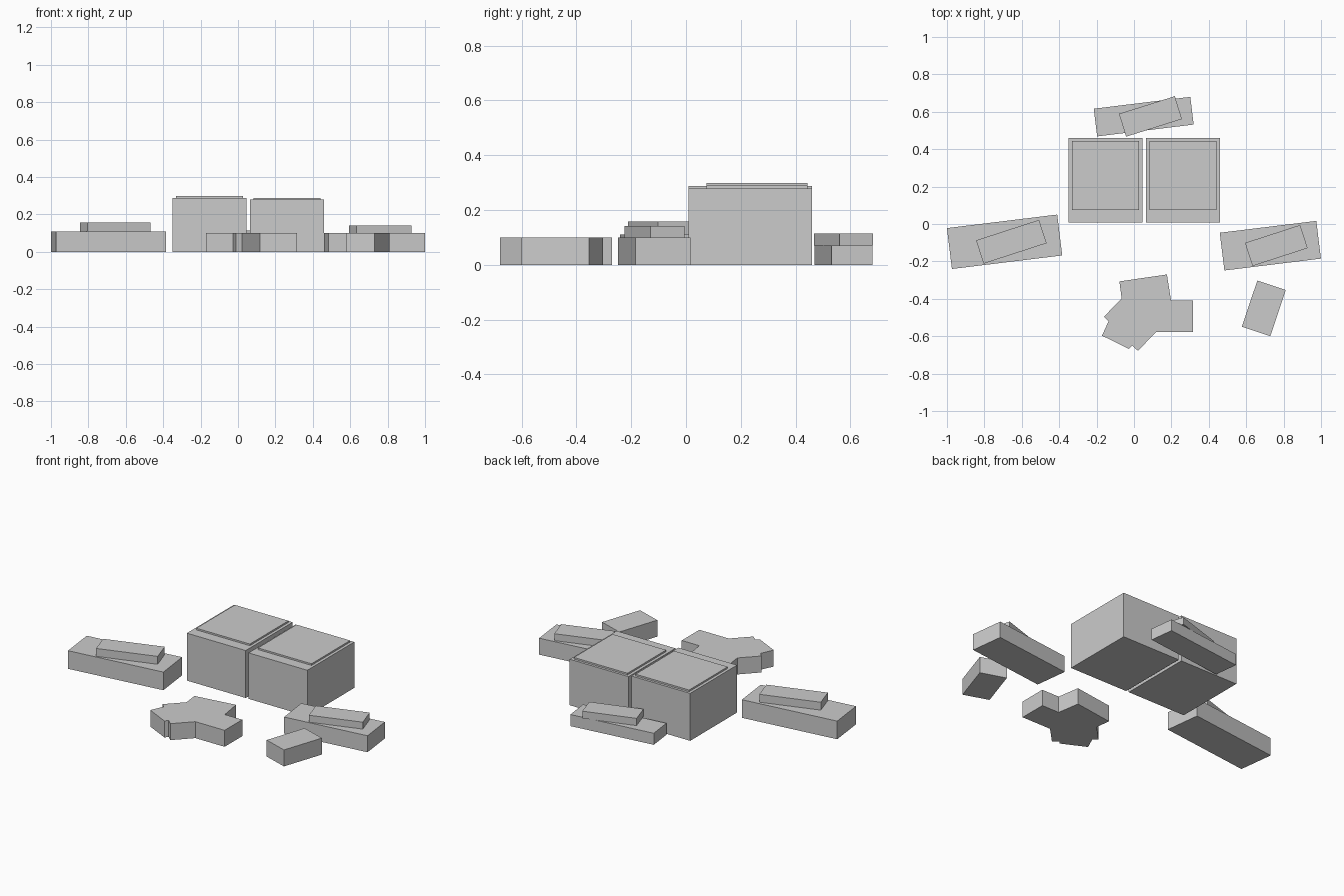
import bpy, bmesh, math

if "Cube" in bpy.data.objects:
    bpy.data.objects.remove(bpy.data.objects["Cube"])

stone = bpy.data.materials.new("stone grey")
stone.diffuse_color = (0.6, 0.6, 0.6, 1)
stone.use_nodes = True
stone.node_tree.nodes["Principled BSDF"].inputs["Base Color"].default_value = stone.diffuse_color


def prism(name, outline, z0, z1):
    """Extrude a flat outline from z0 up to z1."""
    bm = bmesh.new()
    base = bm.faces.new([bm.verts.new((x, y, z0)) for x, y in outline])
    top = bmesh.ops.extrude_face_region(bm, geom=[base], use_keep_orig=True)["geom"]
    for v in top:
        if isinstance(v, bmesh.types.BMVert):
            v.co.z = z1
    bmesh.ops.recalc_face_normals(bm, faces=bm.faces)
    mesh = bpy.data.meshes.new(name)
    bm.to_mesh(mesh)
    bm.free()
    mesh.materials.append(stone)
    obj = bpy.data.objects.new(name, mesh)
    bpy.context.collection.objects.link(obj)
    return obj


def block(name, cx, cy, length, width, z0, z1, degrees=0):
    """Box turned about its vertical axis."""
    c, s = math.cos(math.radians(degrees)), math.sin(math.radians(degrees))
    corners = []
    for i, j in ((-1, -1), (1, -1), (1, 1), (-1, 1)):
        u, v = i * length / 2, j * width / 2
        corners.append((cx + u * c - v * s, cy + u * s + v * c))
    return prism(name, corners, z0, z1)


# Two large blocks, each with a thin raised cap
for side, cx, h in (("left", -0.152, 0.288), ("right", 0.262, 0.279)):
    block(side + "_main_block", cx, 0.234, 0.395, 0.45, 0, h)
    block(side + "_cap", cx, 0.259, 0.36, 0.37, h, h + 0.01)

# Low slabs with a smaller slab stacked on each
block("left_lower_slab", -0.692, -0.095, 0.594, 0.22, 0, 0.11, 7)
block("left_upper_slab", -0.656, -0.095, 0.354, 0.131, 0.11, 0.158, 18)
block("right_lower_slab", 0.729, -0.116, 0.52, 0.203, 0, 0.1, 7)
block("right_upper_slab", 0.761, -0.115, 0.31, 0.13, 0.1, 0.142, 18)
block("back_lower_slab", 0.052, 0.574, 0.52, 0.149, 0, 0.07, 7)
block("back_upper_slab", 0.088, 0.575, 0.313, 0.128, 0.07, 0.114, 17.5)

# Loose small block
block("small_block", 0.694, -0.451, 0.16, 0.26, 0, 0.1, -18.5)

# Irregular branching slab at the front
prism("branching_slab", [
    (-0.078, -0.307), (0.176, -0.27), (0.198, -0.409), (0.315, -0.409),
    (0.315, -0.578), (0.118, -0.578), (0.021, -0.678), (-0.01, -0.65),
    (-0.027, -0.668), (-0.171, -0.597), (-0.136, -0.52), (-0.16, -0.495),
    (-0.066, -0.398)], 0, 0.1)
